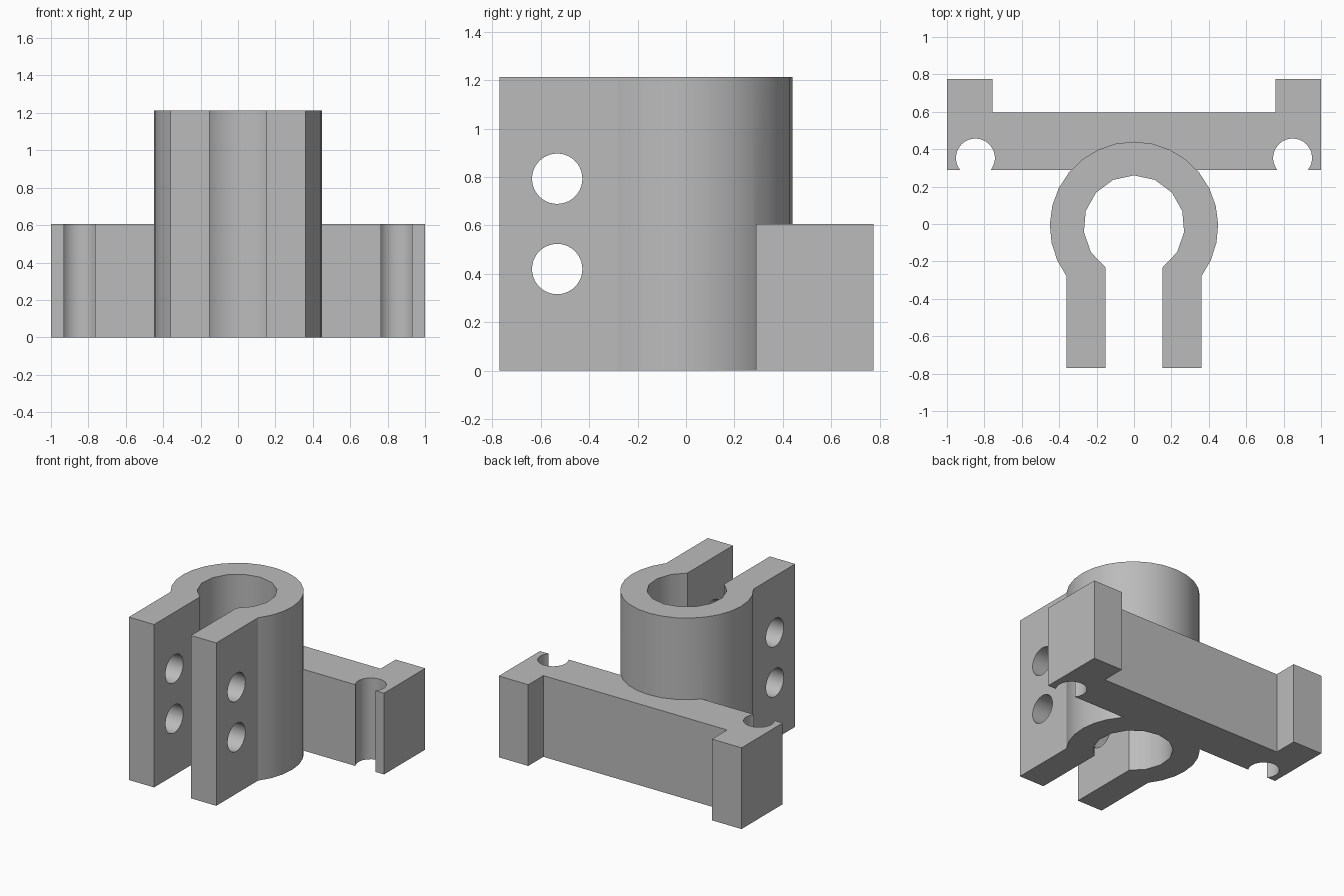
import bpy, bmesh
from math import sin, cos, asin, acos, pi
from mathutils import Matrix

cube = bpy.data.objects.get("Cube")
if cube:
    bpy.data.objects.remove(cube, do_unlink=True)

grey = bpy.data.materials.new("plain grey")
grey.use_nodes = True
color = (0.5, 0.5, 0.5, 1)
grey.diffuse_color = color
grey.node_tree.nodes["Principled BSDF"].inputs["Base Color"].default_value = color


def arc(cx, cy, r, start, end, steps):
    """Points along an arc, both ends included."""
    angles = [start + (end - start) * i / steps for i in range(steps + 1)]
    return [(cx + r * cos(a), cy + r * sin(a)) for a in angles]


def make_object(name, bm):
    bmesh.ops.recalc_face_normals(bm, faces=bm.faces)
    mesh = bpy.data.meshes.new(name)
    bm.to_mesh(mesh)
    bm.free()
    mesh.materials.append(grey)
    obj = bpy.data.objects.new(name, mesh)
    bpy.context.collection.objects.link(obj)
    return obj


def extrude_plan(name, points, height):
    bm = bmesh.new()
    face = bm.faces.new([bm.verts.new((x, y, 0)) for x, y in points])
    top = bmesh.ops.extrude_face_region(bm, geom=[face])["geom"]
    verts = [v for v in top if isinstance(v, bmesh.types.BMVert)]
    bmesh.ops.translate(bm, verts=verts, vec=(0, 0, height))
    return make_object(name, bm)


def boolean(target, other, operation):
    mod = target.modifiers.new(operation.lower(), 'BOOLEAN')
    mod.operation = operation
    mod.solver = 'EXACT'
    mod.object = other
    bpy.context.view_layer.objects.active = target
    bpy.ops.object.modifier_apply(modifier=mod.name)
    bpy.data.objects.remove(other, do_unlink=True)


# Split ring with two clamping jaws running forward
cy, outer_r, inner_r = -0.01, 0.45, 0.27
jaw_out, jaw_in, jaw_front = 0.36, 0.152, -0.77
a_out = -acos(jaw_out / outer_r)
a_in = -acos(jaw_in / inner_r)
plan = [(jaw_out, jaw_front)]
plan += arc(0, cy, outer_r, a_out, pi - a_out, 20)
plan += [(-jaw_out, jaw_front), (-jaw_in, jaw_front)]
plan += arc(0, cy, inner_r, pi - a_in, a_in, 12)
plan += [(jaw_in, jaw_front)]
clamp = extrude_plan("clamp_bracket", plan, 1.213)

# Rear crossbar: half outline with end block and round notch, then mirrored
front, notch_x, notch_y, notch_r = 0.29, 0.848, 0.353, 0.104
dip = asin((front - notch_y) / notch_r)
half = arc(notch_x, notch_y, notch_r, pi - dip, dip, 24)
half += [(1, front), (1, 0.775), (0.757, 0.775), (0.757, 0.597)]
bar = extrude_plan("crossbar", half + [(-x, y) for x, y in reversed(half)], 0.605)
boolean(clamp, bar, 'UNION')

# Two bolt holes through both jaws
bm = bmesh.new()
for z in (0.42, 0.793):
    bmesh.ops.create_cone(
        bm, cap_ends=True, segments=40, radius1=0.104, radius2=0.104, depth=1,
        matrix=Matrix.Translation((0, -0.532, z)) @ Matrix.Rotation(pi / 2, 4, 'Y'))
holes = make_object("bolt_hole_cutter", bm)
holes.hide_render = True
boolean(clamp, holes, 'DIFFERENCE')

# Smooth curved walls, crisp corners
bpy.ops.object.select_all(action='DESELECT')
clamp.select_set(True)
bpy.context.view_layer.objects.active = clamp
bpy.ops.object.shade_smooth_by_angle(angle=pi / 6)
